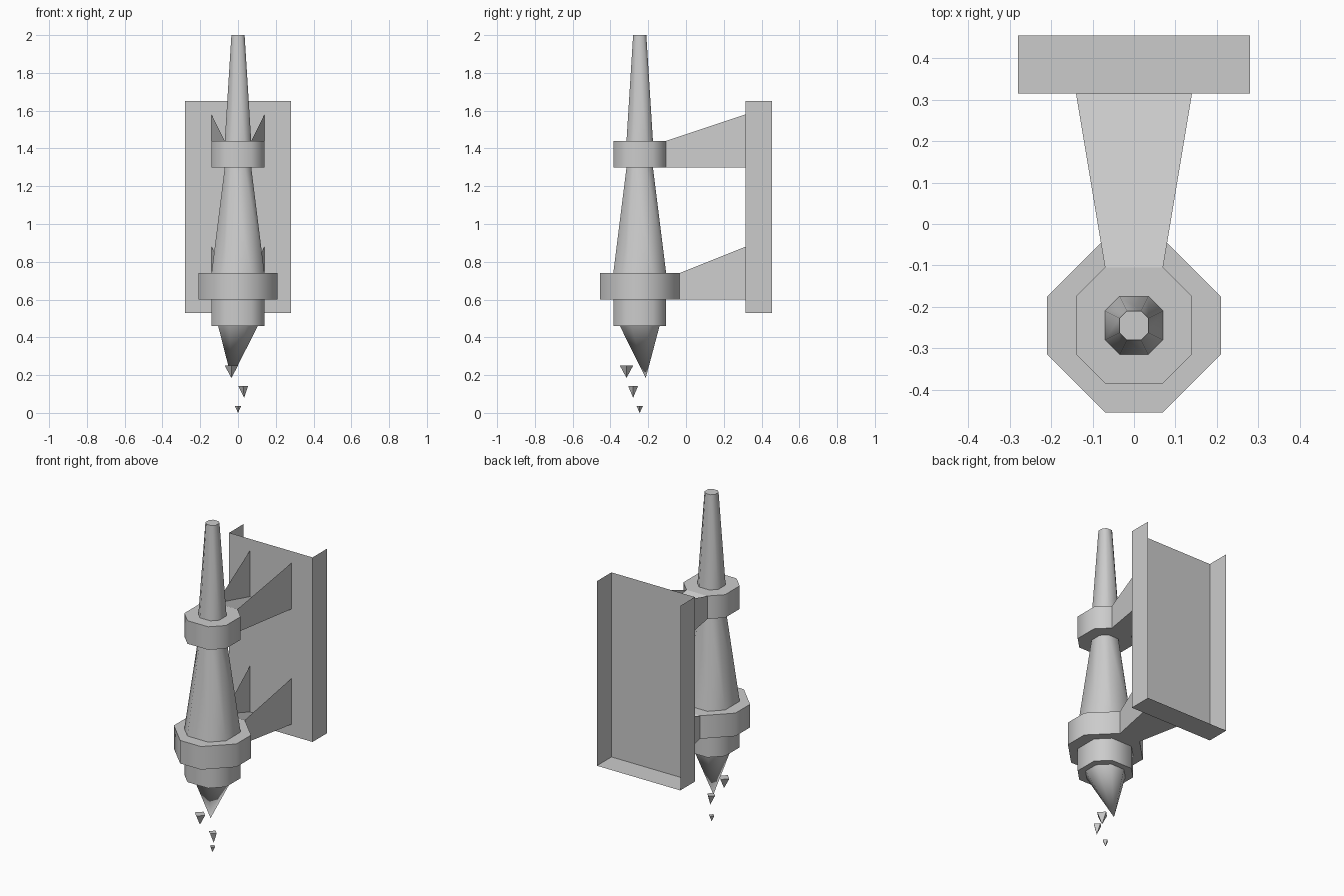
import bpy, bmesh, math

if "Cube" in bpy.data.objects:
    bpy.data.objects.remove(bpy.data.objects["Cube"])

CY = -0.245  # y of the upright shaft axis


def make(name, verts, faces, angle=60, recalc=True):
    me = bpy.data.meshes.new(name)
    me.from_pydata(verts, [], faces)
    ob = bpy.data.objects.new(name, me)
    bpy.context.collection.objects.link(ob)
    if recalc:
        bm = bmesh.new()
        bm.from_mesh(me)
        bmesh.ops.recalc_face_normals(bm, faces=bm.faces)
        bm.to_mesh(me)
        bm.free()
    bpy.ops.object.select_all(action='DESELECT')
    bpy.context.view_layer.objects.active = ob
    ob.select_set(True)
    bpy.ops.object.shade_smooth_by_angle(angle=math.radians(angle))
    return ob


def octagon(r, c, z):
    """Square of half width r with its corners cut back to c."""
    pts = [(c, r), (r, c), (r, -c), (c, -r), (-c, -r), (-r, -c), (-r, c), (-c, r)]
    return [(x, CY + y, z) for x, y in pts]


def prism(name, bottom, top):
    n = len(bottom)
    faces = [(i, (i + 1) % n, n + (i + 1) % n, n + i) for i in range(n)]
    faces += [tuple(range(n)), tuple(range(n, 2 * n))]
    return make(name, bottom + top, faces)


def spike(name, ring, tip):
    n = len(ring)
    faces = [(i, (i + 1) % n, n) for i in range(n)] + [tuple(range(n))]
    return make(name, ring + [tip], faces)


# Shaft, collars and lower body
prism("upper_shaft", octagon(.07, .035, 1.44), octagon(.035, .0175, 2.0))
prism("upper_collar", octagon(.14, .07, 1.30), octagon(.14, .07, 1.44))
prism("middle_shaft", octagon(.14, .07, .74), octagon(.07, .035, 1.30))
prism("lower_collar", octagon(.21, .07, .60), octagon(.21, .07, .74))
prism("lower_body", octagon(.14, .07, .46), octagon(.14, .07, .60))

# Crooked point under the body
spike("bottom_point", octagon(.105, .045, .46), (-.035, -.213, .185))

# Falling drips
for i, (x, y, tx, z0, z1, r) in enumerate([
        (-.035, -.315, -.035, .185, .25, .035),
        (.027, -.28, .033, .08, .142, .026),
        (0, -.245, 0, 0, .037, .0175)]):
    ring = [(x + r, y, z1), (x, y + r, z1), (x - r, y, z1), (x, y - r, z1)]
    spike(f"drip_{i + 1}", ring, (tx, y, z0))


# Channel brackets with rising side walls
def bracket(name, y0, z):
    y1, h = .315, .14
    verts = []
    for s in (-1, 1):
        verts += [(s * .07, y0, z), (s * .07, y0, z + h),
                  (s * .14, y1, z), (s * .14, y1, z + 2 * h)]
    faces = [(0, 2, 3, 1), (4, 5, 7, 6),   # side walls
             (0, 4, 6, 2),                 # underside
             (1, 5, 6, 2)]                 # sloping floor
    make(name, verts, faces, recalc=False)


bracket("upper_bracket", -.105, 1.30)
bracket("lower_bracket", -.035, .60)

# Back plate: front sheet, two side flanges and a bottom flange
verts = [(x, y, z) for x in (-.28, .28) for y in (.315, .455) for z in (.53, 1.65)]
make("back_plate", verts,
     [(0, 4, 5, 1), (0, 1, 3, 2), (4, 6, 7, 5), (0, 2, 6, 4)])
